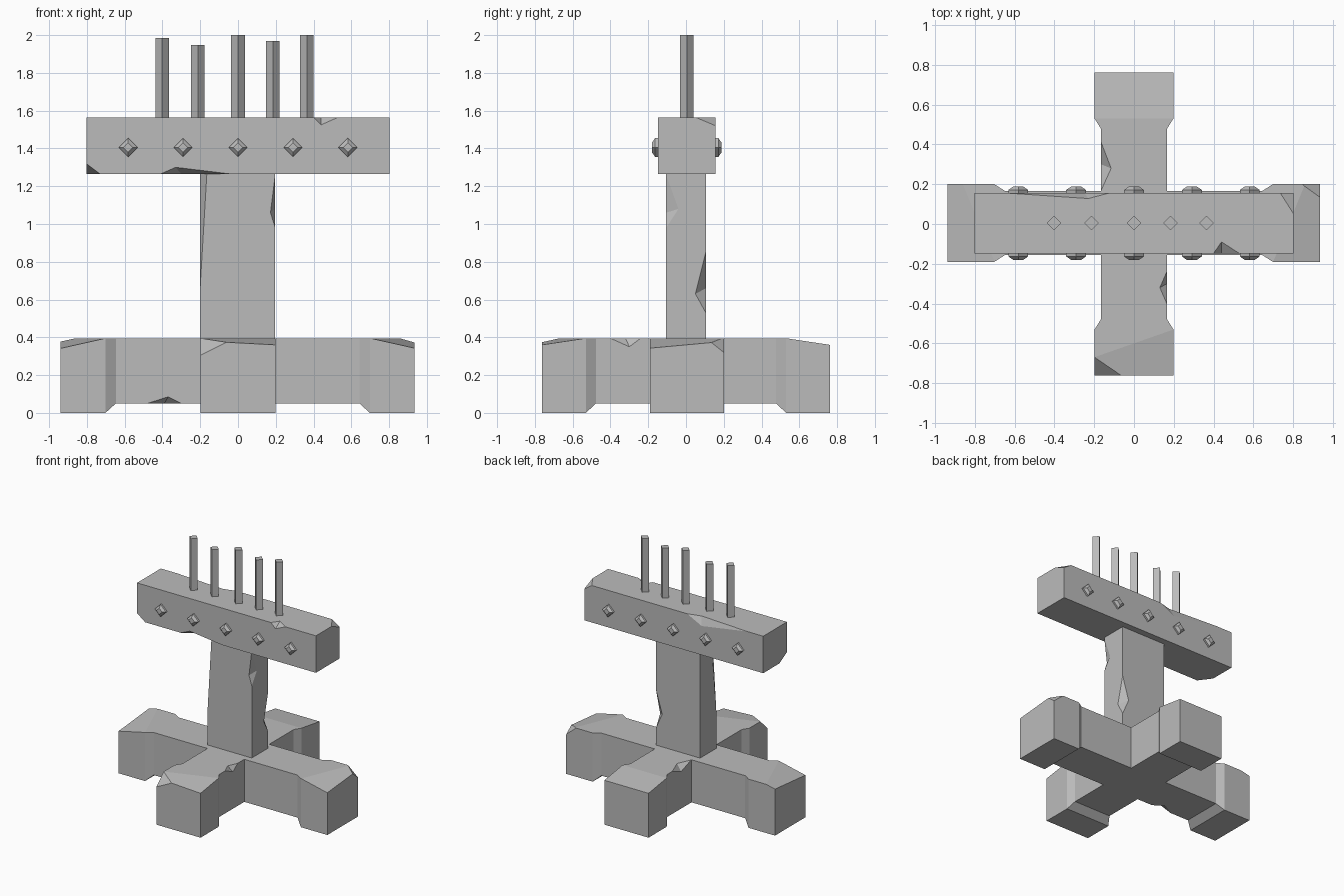
import bpy, bmesh
from math import cos, sin, pi
from mathutils import Vector, Matrix

cube = bpy.data.objects.get("Cube")
if cube:
    bpy.data.objects.remove(cube, do_unlink=True)

GREY = (0.5, 0.5, 0.5, 1)
stone = bpy.data.materials.new("grey_stone")
stone.use_nodes = True
stone.diffuse_color = GREY
stone.node_tree.nodes["Principled BSDF"].inputs["Base Color"].default_value = GREY


def finish(name, bm, material=stone):
    bmesh.ops.recalc_face_normals(bm, faces=bm.faces)
    mesh = bpy.data.meshes.new(name)
    bm.to_mesh(mesh)
    bm.free()
    if material:
        mesh.materials.append(material)
    obj = bpy.data.objects.new(name, mesh)
    bpy.context.collection.objects.link(obj)
    return obj


def loft(name, rings, matrix=Matrix()):
    """Skin a list of equal-sized point rings and cap both ends."""
    bm = bmesh.new()
    loops = [[bm.verts.new(matrix @ Vector(p)) for p in ring] for ring in rings]
    n = len(loops[0])
    for a, b in zip(loops, loops[1:]):
        for i in range(n):
            j = (i + 1) % n
            bm.faces.new((a[i], a[j], b[j], b[i]))
    bm.faces.new(loops[0])
    bm.faces.new(loops[-1])
    return finish(name, bm)


def box(name, lo, hi):
    return loft(name, [[(x, lo[1], lo[2]), (x, hi[1], lo[2]),
                        (x, hi[1], hi[2]), (x, lo[1], hi[2])] for x in (lo[0], hi[0])])


def diamond(r, z):
    return [(r * cos(k * pi / 2), r * sin(k * pi / 2), z) for k in range(4)]


def shear_off(obj, corner, *pts):
    """Cut away the side of a plane that holds the corner."""
    p = [Vector(q) for q in pts]
    normal = (p[1] - p[0]).cross(p[2] - p[0])
    if normal.dot(Vector(corner) - p[0]) < 0:
        normal.negate()
    bm = bmesh.new()
    bm.from_mesh(obj.data)
    cut = bmesh.ops.bisect_plane(bm, geom=bm.verts[:] + bm.edges[:] + bm.faces[:],
                                 plane_co=p[0], plane_no=normal, clear_outer=True)
    edges = [e for e in cut["geom_cut"] if isinstance(e, bmesh.types.BMEdge)]
    bmesh.ops.holes_fill(bm, edges=edges, sides=0)
    bmesh.ops.recalc_face_normals(bm, faces=bm.faces)
    bm.to_mesh(obj.data)
    bm.free()


def notch(obj, a, b, c, d):
    """Knock a chip out of an edge: a, b on the edge, c, d on its two faces."""
    p = [Vector(q) for q in (a, b, c, d)]
    outer = p[0] + p[1] - (p[2] + p[3]) / 2
    bm = bmesh.new()
    for q in p + [outer]:
        bm.verts.new(q)
    bmesh.ops.convex_hull(bm, input=bm.verts)
    cutter = finish("chip_cutter", bm, None)
    cutter.hide_render = True
    mod = obj.modifiers.new("chip", "BOOLEAN")
    mod.operation, mod.solver, mod.object = "DIFFERENCE", "EXACT", cutter
    with bpy.context.temp_override(object=obj, active_object=obj):
        bpy.ops.object.modifier_apply(modifier=mod.name)
    bpy.data.objects.remove(cutter, do_unlink=True)


# Base: two crossing beams with flared, lower feet at the ends
TOP, LOW = 0.395, 0.36


def foot_beam(name, half, foot, neck, wide, slim, matrix):
    half_rings = [(half, wide, 0), (foot, wide, 0), (neck, slim, 0.05)]
    spans = [(-x, w, z) for x, w, z in half_rings] + half_rings[::-1]
    return loft(name, [[(x, -w, z), (x, w, z), (x, w, TOP), (x, -w, TOP)]
                       for x, w, z in spans], matrix)


side_beam = foot_beam("base_side_beam", 0.937, 0.7, 0.645, 0.195, 0.16,
                      Matrix.Translation((-0.002, 0.005, 0)))
long_beam = foot_beam("base_long_beam", 0.763, 0.53, 0.477, 0.198, 0.165,
                      Matrix.Rotation(pi / 2, 4, "Z"))

# Worn slopes on the feet
for s in (-1, 1):
    shear_off(side_beam, (s, 0, 1), (s * 0.7, -0.19, TOP), (s * 0.86, 0.2, TOP),
              (s * 0.935, 0, LOW))
shear_off(long_beam, (0, -1, 1), (-0.2, -0.67, TOP), (0.2, -0.53, TOP), (0.2, -0.763, LOW))
shear_off(long_beam, (0, 1, 1), (-0.2, 0.53, TOP), (0.2, 0.53, TOP), (0, 0.763, LOW))
shear_off(long_beam, (-0.2, -0.76, TOP), (-0.2, -0.69, 0.375), (-0.09, -0.763, LOW),
          (-0.2, -0.763, 0.305))
shear_off(side_beam, (0.94, 0.2, TOP), (0.86, 0.2, 0.385), (0.935, 0.15, LOW),
          (0.935, 0.2, 0.32))

# Chips on the base edges
notch(side_beam, (-0.48, -0.155, 0.05), (-0.3, -0.155, 0.05),
      (-0.37, -0.155, 0.085), (-0.39, -0.1, 0.05))
notch(long_beam, (0.165, -0.4, TOP), (0.165, -0.24, TOP),
      (0.13, -0.32, TOP), (0.165, -0.3, 0.35))
notch(long_beam, (-0.165, 0.17, TOP), (-0.165, 0.41, TOP),
      (-0.115, 0.28, TOP), (-0.165, 0.3, 0.35))

# Upright post
post = box("post", (-0.2, -0.105, 0.38), (0.197, 0.105, 1.27))
shear_off(post, (-0.2, -0.105, 1.27), (-0.2, -0.105, 0.67), (-0.165, -0.105, 1.265),
          (-0.2, -0.04, 1.265))
notch(post, (0.197, 0.105, 0.53), (0.197, 0.105, 0.85),
      (0.197, 0.05, 0.63), (0.14, 0.105, 0.66))
notch(post, (0.197, -0.105, 0.98), (0.197, -0.105, 1.26),
      (0.197, -0.04, 1.08), (0.172, -0.105, 1.06))

# Crossbeam with chipped edges and corners
beam = box("crossbeam", (-0.803, -0.148, 1.265), (0.803, 0.157, 1.565))
shear_off(beam, (0.8, 0.157, 1.565), (0.735, 0.157, 1.565), (0.803, 0.05, 1.565),
          (0.803, 0.157, 1.52))
shear_off(beam, (-0.8, -0.148, 1.265), (-0.803, -0.148, 1.32), (-0.73, -0.148, 1.265),
          (-0.803, -0.05, 1.265))
notch(beam, (0.4, -0.148, 1.565), (0.53, -0.148, 1.565),
      (0.44, -0.09, 1.565), (0.44, -0.148, 1.525))
notch(beam, (-0.41, -0.148, 1.265), (-0.04, -0.148, 1.265),
      (-0.33, -0.148, 1.3), (-0.3, -0.08, 1.265))
notch(beam, (-0.66, 0.157, 1.565), (-0.12, 0.157, 1.565),
      (-0.23, 0.128, 1.565), (-0.25, 0.157, 1.5))

# Diamond studs on the front and back of the crossbeam
for i in range(5):
    for side, y, turn in (("front", -0.14, 1), ("back", 0.148, -1)):
        place = Matrix.Translation(((i - 2) * 0.291, y, 1.405)) @ Matrix.Rotation(turn * pi / 2, 4, "X")
        loft(f"{side}_stud_{i + 1}",
             [diamond(0.05, 0), diamond(0.05, 0.023), diamond(0.026, 0.04)], place)

# Candle-like rods on top
for i, (x, top) in enumerate([(-0.402, 1.985), (-0.213, 1.947), (0, 2.0),
                              (0.184, 1.97), (0.365, 2.0)]):
    loft(f"rod_{i + 1}", [diamond(0.036, 1.55), diamond(0.036, top)],
         Matrix.Translation((x, 0.005, 0)))
